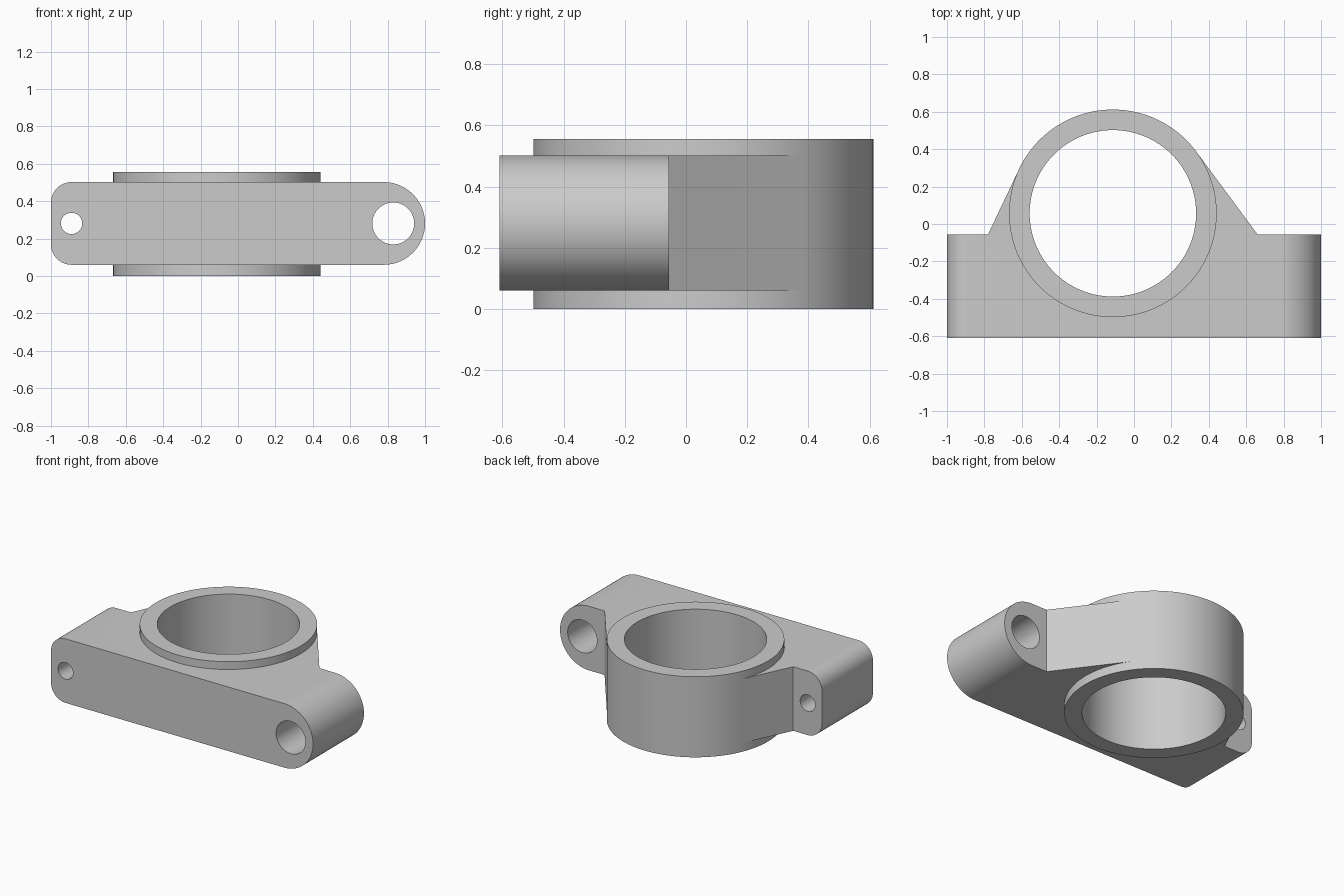
import bpy
import bmesh
import math
from mathutils import Matrix, Vector

if "Cube" in bpy.data.objects:
    bpy.data.objects.remove(bpy.data.objects["Cube"], do_unlink=True)

# Main dimensions
RING = Vector((-0.113, 0.057))
RING_R, BORE_R, RING_H = 0.555, 0.445, 0.556
Z0, Z1 = 0.06, 0.502
MID = (Z0 + Z1) / 2
FRONT, BACK = -0.61, -0.055

grey = bpy.data.materials.new("cast_grey")
grey.use_nodes = True
colour = (0.6, 0.6, 0.6, 1)
grey.diffuse_color = colour
grey.node_tree.nodes["Principled BSDF"].inputs["Base Color"].default_value = colour


def make_object(name, bm):
    bmesh.ops.recalc_face_normals(bm, faces=bm.faces[:])
    mesh = bpy.data.meshes.new(name)
    bm.to_mesh(mesh)
    bm.free()
    mesh.materials.append(grey)
    obj = bpy.data.objects.new(name, mesh)
    bpy.context.collection.objects.link(obj)
    return obj


def prism(name, points, offset):
    """Extrude a closed outline along an offset."""
    bm = bmesh.new()
    face = bm.faces.new([bm.verts.new(p) for p in points])
    extruded = bmesh.ops.extrude_face_region(bm, geom=[face])["geom"]
    verts = [v for v in extruded if isinstance(v, bmesh.types.BMVert)]
    bmesh.ops.translate(bm, verts=verts, vec=offset)
    return make_object(name, bm)


def cylinder(name, centre, radius, depth, along_y=False, segments=128):
    bm = bmesh.new()
    turn = Matrix.Rotation(math.pi / 2 if along_y else 0, 4, 'X')
    bmesh.ops.create_cone(bm, cap_ends=True, segments=segments, radius1=radius,
                          radius2=radius, depth=depth,
                          matrix=Matrix.Translation(centre) @ turn)
    return make_object(name, bm)


def combine(target, tool, operation):
    mod = target.modifiers.new(operation.lower(), 'BOOLEAN')
    mod.operation, mod.object, mod.solver = operation, tool, 'EXACT'
    bpy.context.view_layer.objects.active = target
    bpy.ops.object.modifier_apply(modifier=mod.name)
    bpy.data.objects.remove(tool, do_unlink=True)


def arc(cx, cz, r, start, end, steps):
    angles = [math.radians(start + (end - start) * i / steps) for i in range(steps + 1)]
    return [(cx + r * math.cos(a), FRONT, cz + r * math.sin(a)) for a in angles]


def tangent_point(corner, side):
    """Point where a line from the corner touches the ring."""
    d = Vector(corner) - RING
    a = math.atan2(d.y, d.x) + side * math.acos(RING_R / d.length)
    return RING + Vector((math.cos(a), math.sin(a))) * RING_R * 0.9995


# Bar section: full round on one end, small rounds on the other
big, small = (Z1 - Z0) / 2, 0.11
section = (arc(1 - big, MID, big, -90, 90, 48)
           + arc(-1 + small, Z1 - small, small, 90, 180, 16)
           + arc(-1 + small, Z0 + small, small, 180, 270, 16))
housing = prism("bearing_housing", section, (0, 1.2, 0))

# Plan outline: bar plus two flanks running tangent to the ring
left, right = (-0.78, BACK), (0.66, BACK)
plan = [(-1.1, FRONT - 0.1), (1.1, FRONT - 0.1), (1.1, BACK), right,
        tangent_point(right, 1), RING, tangent_point(left, -1), left, (-1.1, BACK)]
outline = prism("plan_outline", [(x, y, -0.2) for x, y in plan], (0, 0, 1))
combine(housing, outline, 'INTERSECT')

# Ring boss and its bore
centre = (RING.x, RING.y, RING_H / 2)
combine(housing, cylinder("ring_boss", centre, RING_R, RING_H), 'UNION')
combine(housing, cylinder("ring_bore", centre, BORE_R, 1), 'DIFFERENCE')

# Mounting holes through the bar ends
for name, x, r in (("small_hole", -0.89, 0.057), ("large_hole", 0.83, 0.112)):
    hole = cylinder(name, (x, -0.33, MID), r, 1, along_y=True, segments=64)
    combine(housing, hole, 'DIFFERENCE')

# Smooth curved walls, crisp edges
bpy.ops.object.select_all(action='DESELECT')
housing.select_set(True)
bpy.context.view_layer.objects.active = housing
bpy.ops.object.shade_smooth_by_angle(angle=math.radians(25))
